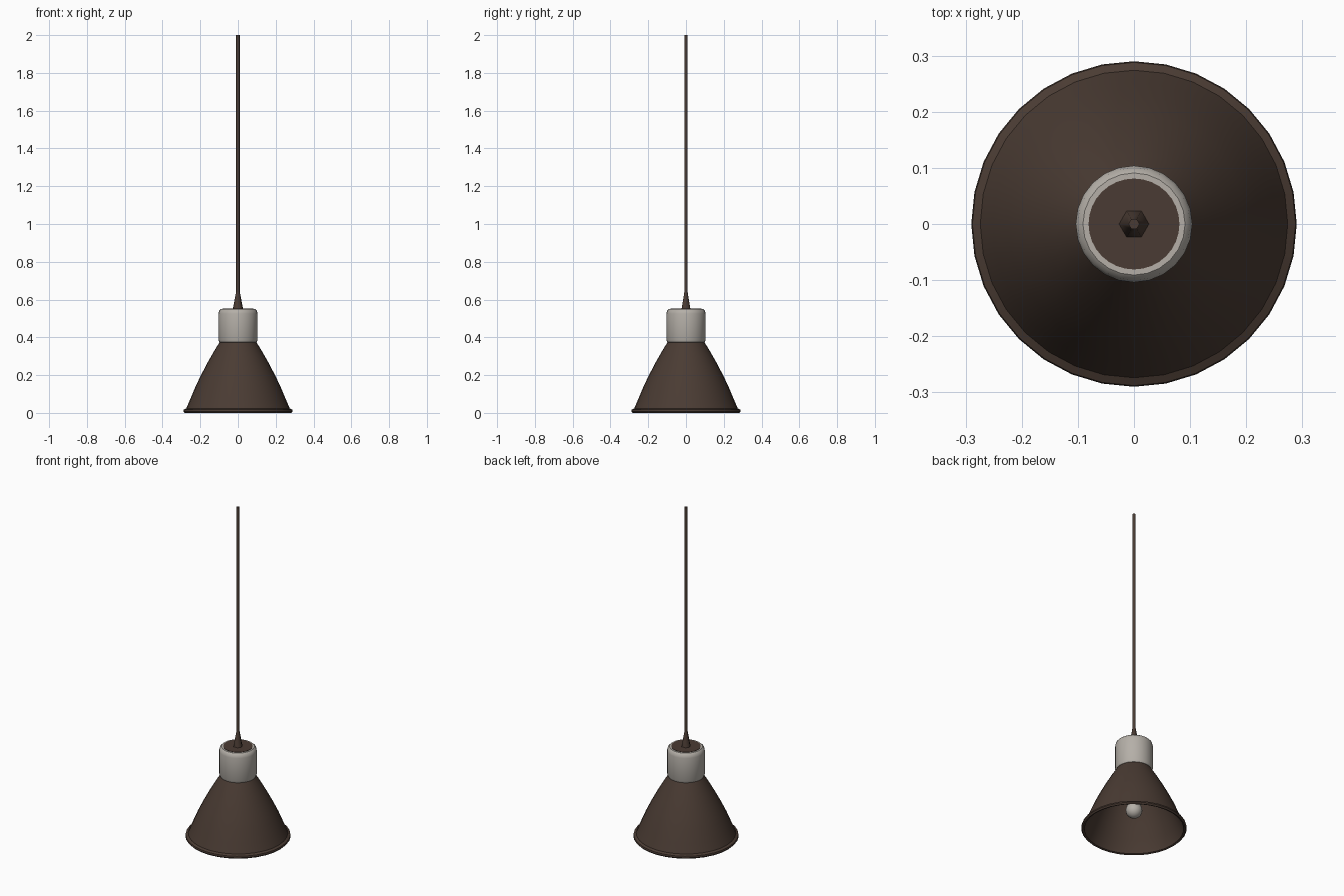
import bpy, bmesh, math

if "Cube" in bpy.data.objects:
    bpy.data.objects.remove(bpy.data.objects["Cube"])


def material(name, rgb):
    m = bpy.data.materials.new(name)
    m.diffuse_color = (*rgb, 1)
    m.use_nodes = True
    m.node_tree.nodes["Principled BSDF"].inputs["Base Color"].default_value = m.diffuse_color
    return m


BROWN = material("dark brown", (0.068, 0.044, 0.033))
GREY = material("warm light grey", (0.46, 0.43, 0.39))


def lathe(name, profile, sides, mat, smooth=40):
    """Spin (radius, z) points round the z axis; radius 0 makes a pole."""
    bm = bmesh.new()
    rings = []
    for r, z in profile:
        if r == 0:
            rings.append([bm.verts.new((0, 0, z))] * sides)
        else:
            rings.append([bm.verts.new((r * math.cos(2 * math.pi * i / sides),
                                        r * math.sin(2 * math.pi * i / sides), z))
                          for i in range(sides)])
    for a, b in zip(rings, rings[1:]):
        for i in range(sides):
            j = (i + 1) % sides
            quad = list(dict.fromkeys((a[i], a[j], b[j], b[i])))
            if len(quad) > 2:
                bm.faces.new(quad)
    bmesh.ops.recalc_face_normals(bm, faces=bm.faces)
    me = bpy.data.meshes.new(name)
    bm.to_mesh(me)
    bm.free()
    me.materials.append(mat)
    ob = bpy.data.objects.new(name, me)
    bpy.context.collection.objects.link(ob)
    bpy.ops.object.select_all(action='DESELECT')
    ob.select_set(True)
    bpy.context.view_layer.objects.active = ob
    bpy.ops.object.shade_smooth_by_angle(angle=math.radians(smooth))
    return ob


# Flared shade: outer wall down to the lip, then back up the inner wall
outer = [(0.094, 0.38), (0.125, 0.33), (0.162, 0.265), (0.196, 0.20),
         (0.225, 0.14), (0.252, 0.075), (0.274, 0.024)]
lip = [(0.288, 0.017), (0.29, 0.008), (0.283, 0.0), (0.273, 0.004)]
inner = [(r - 0.006, z) for r, z in reversed(outer)]
lathe("shade", outer + lip + inner, 32, BROWN)

# Rounded socket collar above the shade
lathe("collar", [(0, 0.37), (0.09, 0.37), (0.099, 0.374), (0.104, 0.386),
                 (0.104, 0.525), (0.1, 0.542), (0.091, 0.55), (0, 0.55)], 24, GREY)

# Flush cover disc on top of the collar
lathe("top_disc", [(0, 0.548), (0.081, 0.548), (0.081, 0.552), (0, 0.552)], 32, BROWN)

# Tapered strain relief and hanging cord, six-sided
lathe("cord_grip", [(0, 0.55), (0.027, 0.55), (0.01, 0.64), (0, 0.64)], 6, BROWN, 65)
lathe("cord", [(0, 0.63), (0.01, 0.63), (0.01, 2.0), (0, 2.0)], 6, BROWN, 65)

# Bulb: round end with a neck rising into the collar
ball = [(0.046 * math.sin(math.radians(a)), 0.122 - 0.046 * math.cos(math.radians(a)))
        for a in range(15, 121, 15)]
lathe("bulb", [(0, 0.076)] + ball + [(0.03, 0.19), (0.028, 0.37), (0, 0.37)], 20, GREY)
